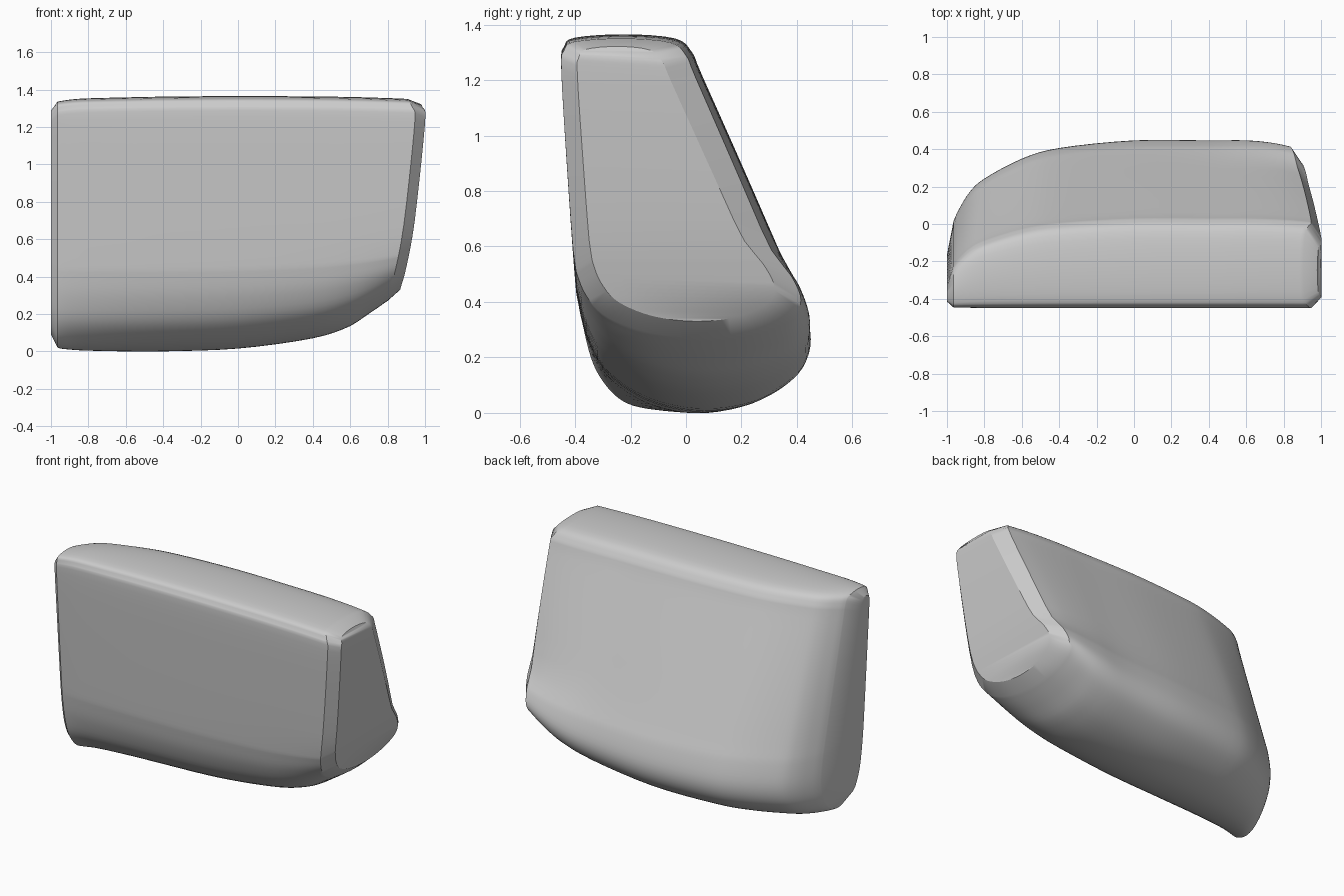
import bpy
import bmesh

default_cube = bpy.data.objects.get("Cube")
if default_cube:
    bpy.data.objects.remove(default_cube, do_unlink=True)

HEIGHT = 1.365


def spline(points, steps, closed=False):
    """Smooth curve through tuples of any length."""
    count = len(points)
    result = []
    for i in range(count if closed else count - 1):
        if closed:
            a, b, c, d = (points[(i + k) % count] for k in (-1, 0, 1, 2))
        else:
            a, b, c, d = (points[min(max(i + k, 0), count - 1)] for k in (-1, 0, 1, 2))
        for step in range(steps):
            t = step / steps
            result.append(tuple(
                q + t * ((r - p) + t * ((2 * p - 5 * q + 4 * r - s) + t * (3 * (q - r) + s - p))) / 2
                for p, q, r, s in zip(a, b, c, d)))
    if not closed:
        result.append(points[-1])
    return result


def lookup(table, value):
    """Linear interpolation in a table of (key, result)."""
    for (low, start), (high, end) in zip(table, table[1:]):
        if value <= high:
            return start + (end - start) * (value - low) / (high - low)
    return table[-1][1]


# Side profile (y, z): top middle, down the front, under, up the back
profile = spline([
    (-.22, HEIGHT), (-.4, 1.353), (-.44, 1.32), (-.45, 1.25), (-.43, .9), (-.402, .5),
    (-.39, .4), (-.36, .28), (-.3, .16), (-.2, .075), (-.08, .022), (.07, 0),
    (.22, .02), (.34, .075), (.42, .15), (.447, .25), (.42, .38), (.37, .5),
    (.21, .87), (.055, 1.22), (.02, 1.3), (-.04, 1.35)], 4, closed=True)

# Lengthwise stations: x, lift of the underside, depth factor, drop of the top
stations = spline([
    (-.965, .02, .47, .03), (-.94, .014, .54, .025), (-.88, .008, .66, .017),
    (-.8, .004, .75, .012), (-.6, 0, .88, .007), (-.4, 0, .95, .003), (0, .015, 1, 0),
    (.4, .07, 1, .002), (.6, .135, 1, .005), (.72, .205, .985, .01), (.8, .27, .96, .015)], 4)

# Leaning outline of the left end: z, x
end_line = spline([(.2, .83), (.27, .855), (.34, .87), (.45, .9), (.7, .945),
                   (1.22, 1), (1.3, .99), (HEIGHT, .95)], 4)


def section(station, front=0, back=0, top=0, bottom=0, chamfer=.055):
    """One ring of points, optionally inset on each side."""
    x, lift, depth, drop = station
    lean = max(0, (x - .6) / .2)
    ring = []
    for y, z in profile:
        face = -.44 + .07 * (1.25 - z)
        across = (y - face) / (.46 + .4 * (1 - z / HEIGHT))
        y = face + (y - face) * depth + front * (1 - across) - back * across
        z += lift * max(0, 1 - z / .6) - drop * max(0, (z - .6) / .76)
        z = lift + bottom + (z - lift) * (HEIGHT - lift - top - bottom) / (HEIGHT - lift)
        ring.append((x + lean * (lookup(end_line, z) - chamfer - .8), y, z))
    return ring


rings = [section((-1, .02, .25, .03), front=.03, top=.05, bottom=.07)]
rings += [section(station) for station in stations]
rings.append(section(stations[-1], front=.055, back=.09, top=.03, bottom=.06, chamfer=0))

# Skin the rings and close both ends with strips
bm = bmesh.new()
loops = [[bm.verts.new(point) for point in ring] for ring in rings]
count = len(profile)
for first, second in zip(loops, loops[1:]):
    for i in range(count):
        j = (i + 1) % count
        bm.faces.new((first[i], first[j], second[j], second[i]))
for loop in (loops[0], loops[-1]):
    for i in range(count // 2):
        corners = [loop[i], loop[i + 1], loop[-i - 1], loop[-i % count]]
        bm.faces.new(list(dict.fromkeys(corners)))
bmesh.ops.recalc_face_normals(bm, faces=bm.faces)

mesh = bpy.data.meshes.new("wedge_housing")
bm.to_mesh(mesh)
bm.free()
housing = bpy.data.objects.new("wedge_housing", mesh)
bpy.context.collection.objects.link(housing)

# Plain grey finish
grey = bpy.data.materials.new("plain_grey")
grey.use_nodes = True
colour = (.6, .6, .6, 1)
grey.diffuse_color = colour
grey.node_tree.nodes["Principled BSDF"].inputs["Base Color"].default_value = colour
mesh.materials.append(grey)

bpy.ops.object.select_all(action="DESELECT")
housing.select_set(True)
bpy.context.view_layer.objects.active = housing
bpy.ops.object.shade_smooth_by_angle(angle=.55)
